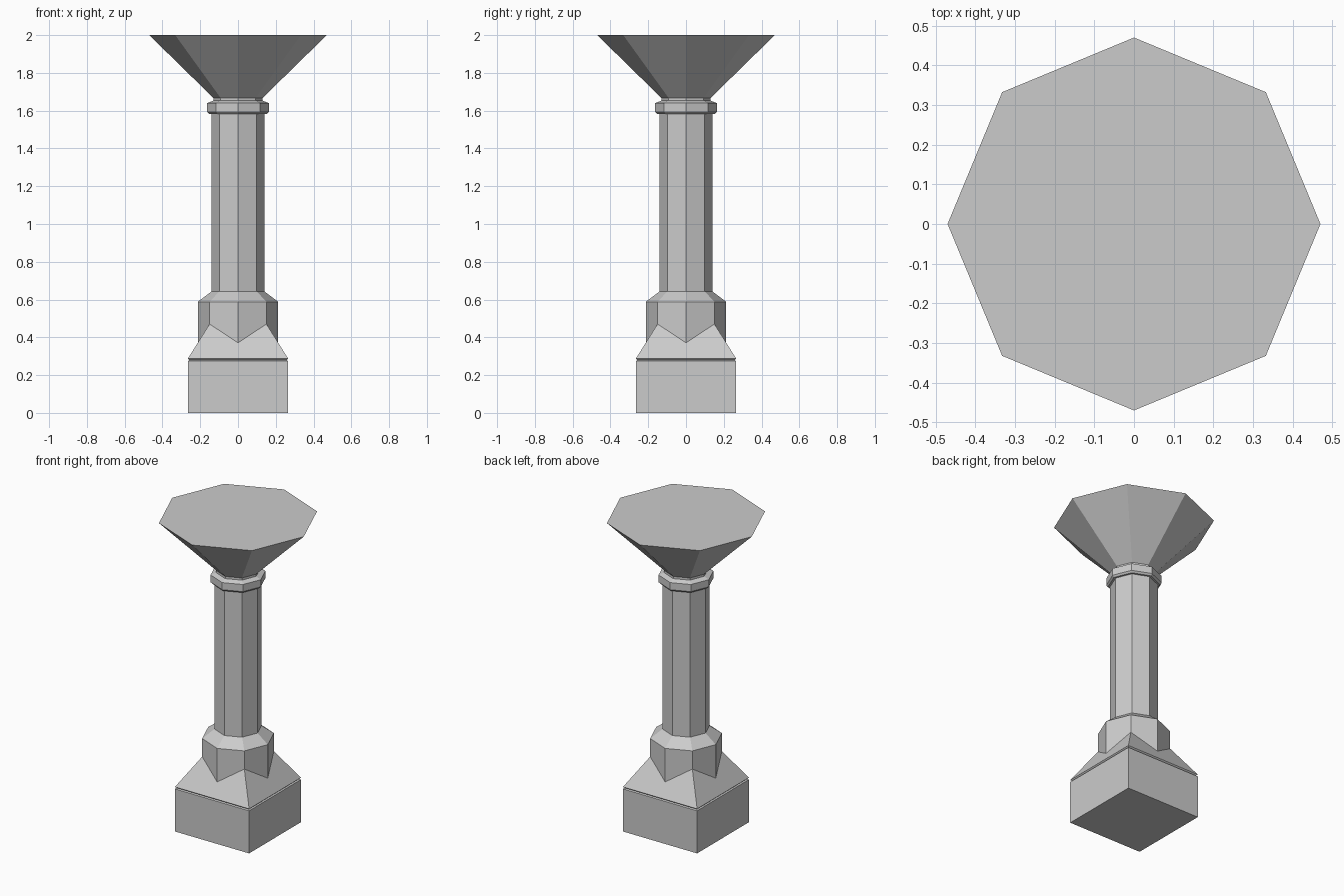
import bpy, bmesh
from math import cos, sin, pi

if "Cube" in bpy.data.objects:
    bpy.data.objects.remove(bpy.data.objects["Cube"])


def loft(name, sides, profile, phase=0.0):
    """Stack regular polygon rings from (radius, z) pairs and cap both ends."""
    bm = bmesh.new()
    rings = []
    for r, z in profile:
        rings.append([bm.verts.new((r * cos(phase + 2 * pi * i / sides),
                                    r * sin(phase + 2 * pi * i / sides), z))
                      for i in range(sides)])
    for a, b in zip(rings, rings[1:]):
        for i in range(sides):
            j = (i + 1) % sides
            bm.faces.new((a[i], a[j], b[j], b[i]))
    bm.faces.new(rings[0][::-1])
    bm.faces.new(rings[-1])
    mesh = bpy.data.meshes.new(name)
    bm.to_mesh(mesh)
    bm.free()
    obj = bpy.data.objects.new(name, mesh)
    bpy.context.collection.objects.link(obj)
    return obj


def square(name, profile):
    """Square loft, given half widths instead of radii."""
    return loft(name, 4, [(h * 2 ** 0.5, z) for h, z in profile], pi / 4)


# Square plinth with a fine groove and a sloped top
square("plinth", [(0.265, 0), (0.265, 0.275), (0.257, 0.28),
                  (0.265, 0.288), (0.151, 0.47)])

# Octagonal foot rising out of the slope, chamfered in to the shaft
loft("foot", 8, [(0.213, 0.30), (0.213, 0.588), (0.14, 0.643)])

# Octagonal shaft
loft("shaft", 8, [(0.14, 0.643), (0.14, 1.585)])

# Collar ring and narrow neck
loft("collar", 8, [(0.153, 1.583), (0.163, 1.594), (0.163, 1.64),
                   (0.13, 1.653), (0.13, 1.667)])

# Flared capital
loft("capital", 8, [(0.13, 1.667), (0.47, 2.0)])
